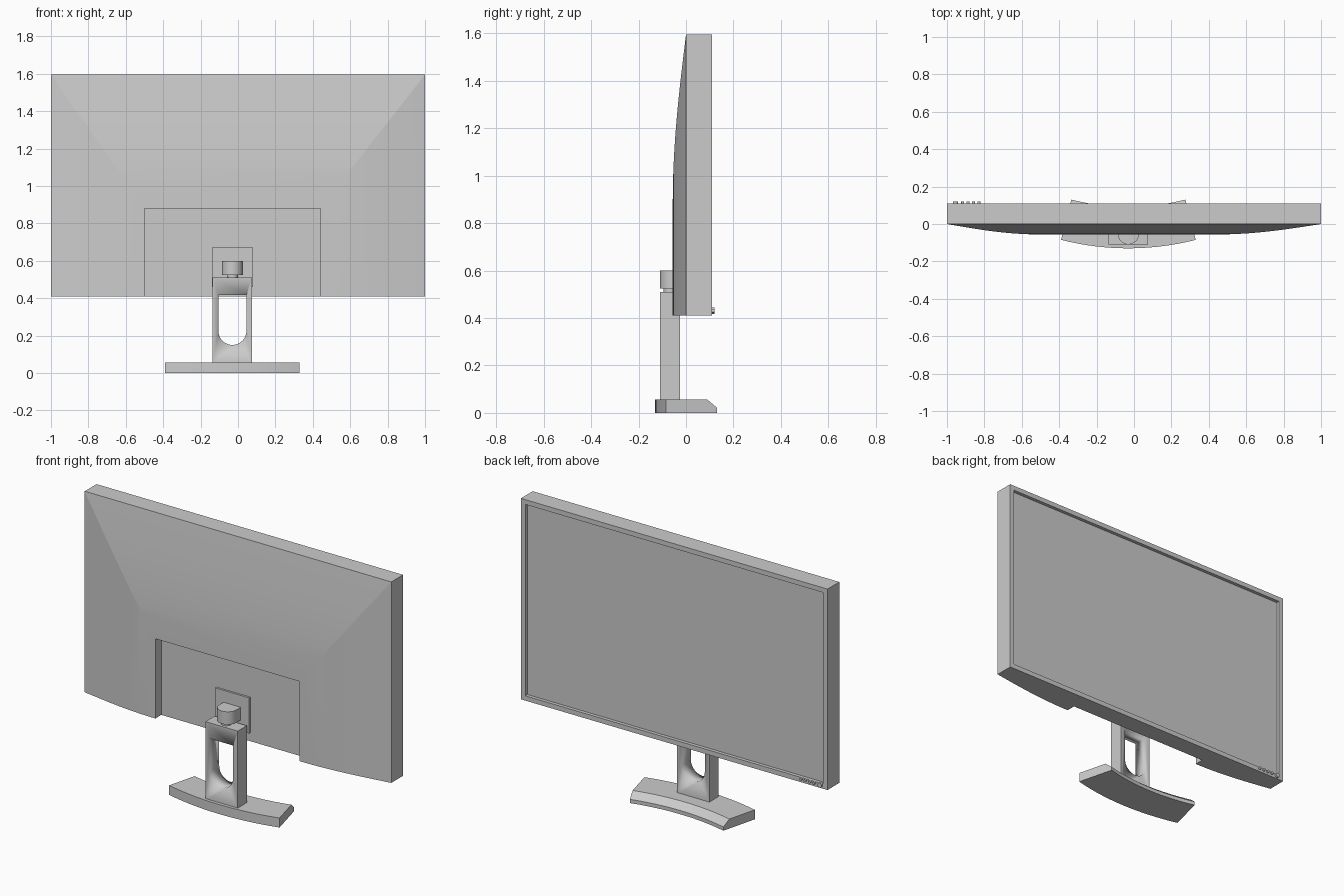
import bpy, bmesh, math
from mathutils import Matrix, Vector

if "Cube" in bpy.data.objects:
    bpy.data.objects.remove(bpy.data.objects["Cube"])

CX = -0.03                      # stand centre line
Z0, Z1 = 0.41, 1.595            # panel bottom and top


def finish(name, bm, angle=30):
    bmesh.ops.recalc_face_normals(bm, faces=bm.faces)
    me = bpy.data.meshes.new(name)
    bm.to_mesh(me)
    bm.free()
    me.shade_smooth()
    me.set_sharp_from_angle(angle=math.radians(angle))
    ob = bpy.data.objects.new(name, me)
    bpy.context.collection.objects.link(ob)
    return ob


def box_bm(lo, hi):
    bm = bmesh.new()
    lo, hi = Vector(lo), Vector(hi)
    m = Matrix.Translation((lo + hi) / 2) @ Matrix.Diagonal((*(hi - lo), 1))
    bmesh.ops.create_cube(bm, size=1, matrix=m)
    return bm


def prism(name, pts, direction):
    """Extrude a closed outline of 3D points."""
    bm = bmesh.new()
    f = bm.faces.new([bm.verts.new(p) for p in pts])
    ext = bmesh.ops.extrude_face_region(bm, geom=[f], use_keep_orig=True)
    moved = [g for g in ext["geom"] if isinstance(g, bmesh.types.BMVert)]
    bmesh.ops.translate(bm, verts=moved, vec=direction)
    return finish(name, bm)


def cylinder(name, loc, r, depth, axis="Z", seg=32):
    bm = bmesh.new()
    m = Matrix.Translation(loc)
    if axis == "Y":
        m = m @ Matrix.Rotation(math.pi / 2, 4, "X")
    bmesh.ops.create_cone(bm, cap_ends=True, segments=seg, radius1=r,
                          radius2=r, depth=depth, matrix=m)
    return finish(name, bm)


# panel frame with the recessed screen on the +y side
bm = box_bm((-1, 0, Z0), (1, 0.11, Z1))
bm.normal_update()
screen = max(bm.faces, key=lambda f: f.normal.y)
bmesh.ops.inset_individual(bm, faces=[screen], thickness=0.04)
bmesh.ops.inset_individual(bm, faces=[screen], thickness=0, depth=-0.02)
finish("screen_panel", bm)

# curved back shell: nested U-shaped loops, the last one drops into the recess
bm = bmesh.new()
N = 16
loops = []
for k in range(N + 2):
    t = min(k / N, 1)
    y = 0 if k > N else -0.056 * math.sin(t * math.pi / 2)
    xl, xr, z = -1 + 0.5 * t, 1 - 0.56 * t, Z1 + (0.88 - Z1) * t
    loops.append([bm.verts.new(p) for p in
                  ((xl, y, Z0), (xl, y, z), (xr, y, z), (xr, y, Z0))])
for a, b in zip(loops, loops[1:]):
    for i in range(3):
        bm.faces.new((a[i], a[i + 1], b[i + 1], b[i]))
for i in (0, 3):
    bm.faces.new([l[i] for l in loops])
finish("back_shell", bm, 4)

# mounting plate in the recess
finish("mount_plate", box_bm((CX - 0.11, -0.012, 0.46), (CX + 0.11, 0.004, 0.67)))

# buttons below the screen, the outer one larger
for i in range(5):
    x, r = (-0.955, 0.014) if i == 0 else (-0.945 + 0.029 * i, 0.008)
    cylinder(f"button_{i}", (x, 0.113, 0.43), r, 0.014, "Y", 16)

# stand column with a round-bottomed slot
column = finish("stand_column", box_bm((CX - 0.105, -0.11, 0.05), (CX + 0.105, -0.025, 0.51)))
slot = [(CX + 0.075, -0.2, 0.417), (CX - 0.075, -0.2, 0.417)]
slot += [(CX - 0.075 * math.cos(a), -0.2, 0.225 - 0.075 * math.sin(a))
         for a in (math.pi * i / 20 for i in range(21))]
cutter = prism("slot_cutter", slot, (0, 0.3, 0))
cutter.hide_render = True
cutter.display_type = "WIRE"
cutter.hide_set(True)
cut = column.modifiers.new("slot", "BOOLEAN")
cut.operation = "DIFFERENCE"
cut.object = cutter
cut.solver = "EXACT"

# swivel: neck and U-shaped head reaching the plate
cylinder("swivel_neck", (CX, -0.065, 0.517), 0.03, 0.03)
head = [(CX + 0.056, -0.005, 0.525), (CX - 0.056, -0.005, 0.525)]
head += [(CX - 0.056 * math.cos(a), -0.053 - 0.056 * math.sin(a), 0.525)
         for a in (math.pi * i / 20 for i in range(21))]
prism("swivel_head", head, (0, 0, 0.075))

# arched base: chamfered section swept around a far centre
section = [(1.45, 0), (1.45, 0.056), (1.27, 0.056), (1.228, 0.022), (1.228, 0)]
bm = bmesh.new()
rings = []
S = 20
for i in range(S + 1):
    a = -0.251 + 0.502 * i / S
    rings.append([bm.verts.new((CX + r * math.sin(a), 1.32 - r * math.cos(a), z))
                  for r, z in section])
for p, q in zip(rings, rings[1:]):
    for j in range(5):
        bm.faces.new((p[j], p[(j + 1) % 5], q[(j + 1) % 5], q[j]))
bm.faces.new(rings[0])
bm.faces.new(rings[-1])
finish("stand_base", bm)
